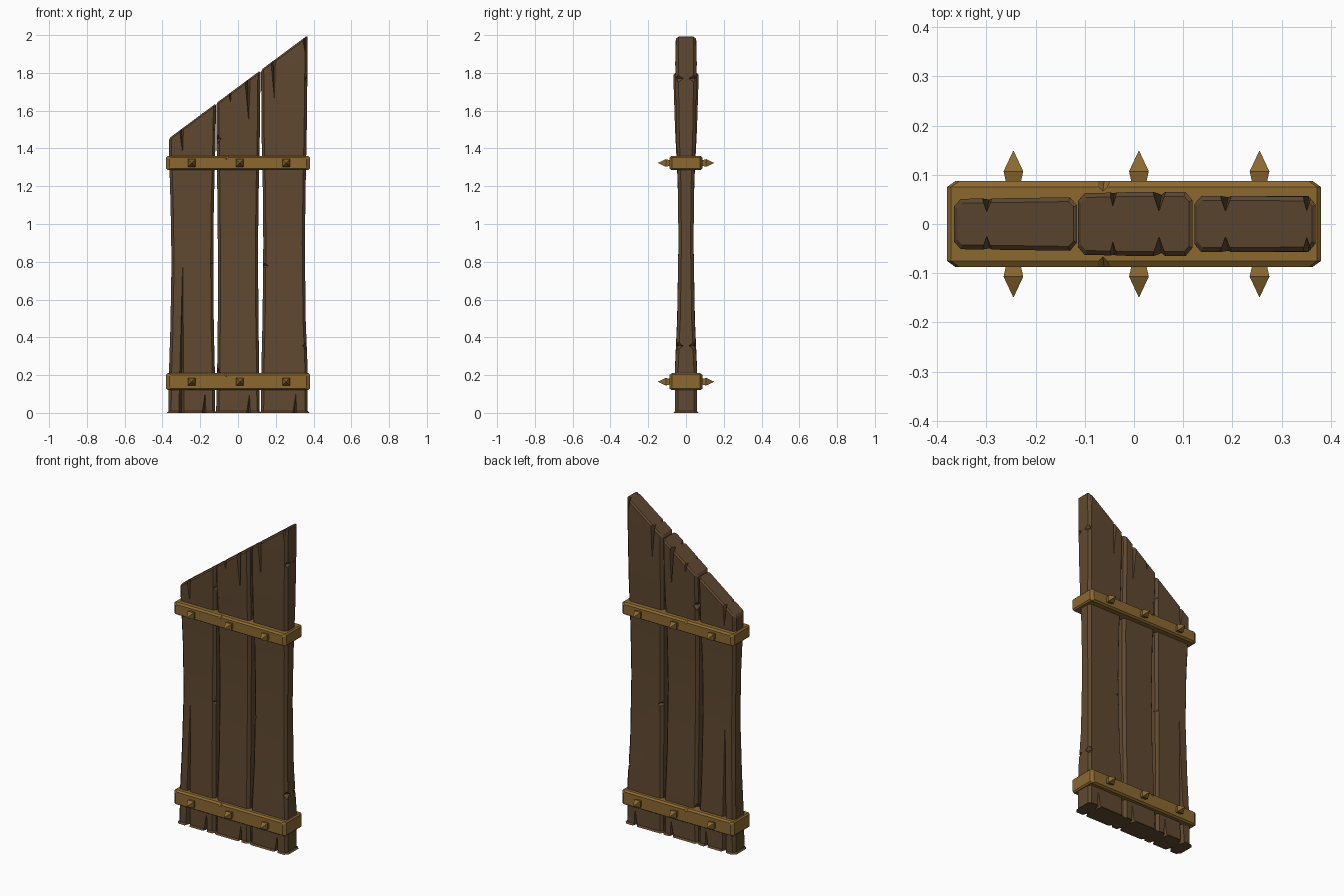
import bpy, bmesh, math
from mathutils import Vector

if "Cube" in bpy.data.objects:
    bpy.data.objects.remove(bpy.data.objects["Cube"])


def material(name, rgb):
    m = bpy.data.materials.new(name)
    m.diffuse_color = (*rgb, 1)
    m.use_nodes = True
    m.node_tree.nodes["Principled BSDF"].inputs["Base Color"].default_value = m.diffuse_color
    return m


WOOD = material("dark_wood", (0.115, 0.066, 0.03))
BRASS = material("aged_brass", (0.26, 0.14, 0.03))


def finish(bm, name, mat=None):
    bmesh.ops.recalc_face_normals(bm, faces=bm.faces)
    me = bpy.data.meshes.new(name)
    bm.to_mesh(me)
    bm.free()
    ob = bpy.data.objects.new(name, me)
    bpy.context.collection.objects.link(ob)
    if mat:
        me.materials.append(mat)
    return ob


def loft(rings, bm):
    rows = [[bm.verts.new(p) for p in r] for r in rings]
    n = len(rows[0])
    for a, b in zip(rows, rows[1:]):
        for i in range(n):
            j = (i + 1) % n
            bm.faces.new((a[i], a[j], b[j], b[i]))
    bm.faces.new(rows[0])
    bm.faces.new(rows[-1])


def cut(ob, cutters):
    for c in cutters:
        m = ob.modifiers.new("cut", 'BOOLEAN')
        m.operation, m.solver, m.object = 'DIFFERENCE', 'EXACT', c
        bpy.context.view_layer.objects.active = ob
        bpy.ops.object.modifier_apply(modifier=m.name)
        bpy.data.objects.remove(c)


# V-shaped split in the grain, wide at z0 and running out at z1
def split(x, z0, z1, w, tip_y, side):
    bm = bmesh.new()
    base = [bm.verts.new((x + dx, side * y, z0))
            for dx, y in ((-w, 0.085), (w, 0.085), (0, 0.022))]
    tip = bm.verts.new((x + w * 0.3, side * tip_y, z1))
    bm.faces.new(base)
    for i in range(3):
        bm.faces.new((base[i], base[(i + 1) % 3], tip))
    return finish(bm, "split_cutter")


# Octahedral chip out of an edge
def nick(x, y, z, rx, ry, rz):
    bm = bmesh.new()
    ring = [bm.verts.new((x + a * rx, y + b * ry, z))
            for a, b in ((1, 0), (0, 1), (-1, 0), (0, -1))]
    for s in (-1, 1):
        p = bm.verts.new((x + 0.002, y, z + s * rz))
        for i in range(4):
            bm.faces.new((ring[i], ring[(i + 1) % 4], p))
    return finish(bm, "nick_cutter")


# Plank: chamfered section lofted upward, top sawn on the slope
def plank(name, stations, splits, nicks):
    bm = bmesh.new()
    rings = []
    for z, l, r, h in stations:
        cx, cy = 0.014, 0.016
        rings.append([Vector((x, y, z)) for x, y in (
            (l + cx, -h), (r - cx, -h), (r, -h + cy), (r, h - cy),
            (r - cx, h), (l + cx, h), (l, h - cy), (l, -h + cy))])
    loft(rings, bm)
    no = Vector((-0.743, 0, 1)).normalized()
    res = bmesh.ops.bisect_plane(bm, geom=bm.verts[:] + bm.edges[:] + bm.faces[:],
                                 plane_co=(0, 0, 1.725), plane_no=no, clear_outer=True)
    rim = [e for e in res["geom_cut"] if isinstance(e, bmesh.types.BMEdge)]
    bmesh.ops.contextual_create(bm, geom=rim)
    low = [e for e in bm.edges if all(v.co.z < 1e-4 for v in e.verts)]
    bmesh.ops.bevel(bm, geom=rim + low, offset=0.009, segments=1, affect='EDGES')
    ob = finish(bm, name, WOOD)
    cut(ob, [split(*s, side) for s in splits for side in (-1, 1)])
    cut(ob, [nick(x, y, z, rx, 0.035, rz) for x, z, rx, rz in nicks for y in (-0.045, 0.045)])
    bpy.ops.object.select_all(action='DESELECT')
    ob.select_set(True)
    bpy.context.view_layer.objects.active = ob
    bpy.ops.object.shade_smooth_by_angle(angle=math.radians(20))


plank("left_plank",
      [(0, -.368, -.122, .057), (.2, -.366, -.122, .055), (.45, -.358, -.128, .048),
       (.8, -.352, -.131, .040), (1.1, -.357, -.128, .041), (1.4, -.366, -.120, .050),
       (1.75, -.368, -.114, .057)],
      [(-.30, -.01, .80, .024, .039), (-.30, 1.52, 1.36, .025, .052), (-.18, -.01, .11, .02, .056)],
      [(-.13, .79, .02, .03), (-.12, 1.5, .012, .03)])
plank("middle_plank",
      [(0, -.116, .114, .058), (.25, -.110, .112, .058), (.5, -.107, .108, .047),
       (.9, -.107, .106, .040), (1.2, -.110, .110, .043), (1.5, -.114, .116, .058),
       (1.72, -.115, .118, .065), (1.95, -.115, .120, .065)],
      [(.05, 1.79, 1.53, .022, .061), (-.045, 1.72, 1.64, .018, .064), (.055, -.01, .10, .02, .058)],
      [(-.108, 1.45, .028, .025), (-.108, .21, .028, .03)])
plank("right_plank",
      [(0, .122, .369, .058), (.25, .124, .368, .057), (.5, .130, .358, .046),
       (.9, .134, .354, .040), (1.2, .131, .358, .043), (1.5, .124, .364, .052),
       (1.85, .122, .368, .057), (2.1, .122, .370, .055)],
      [(.185, 1.89, 1.66, .024, .055), (.35, 2.0, 1.90, .02, .056), (.30, -.01, .1, .02, .057)],
      [(.135, .78, .028, .02), (.36, .355, .024, .025), (.369, 1.77, .02, .025)])

# Straps with pyramid studs on both faces
for tag, z, h in (("lower", 0.165, 0.045), ("upper", 1.323, 0.038)):
    bm = bmesh.new()
    bev = 0.012
    rings = []
    for y, i in ((-.087, bev), (-.075, 0), (.075, 0), (.087, bev)):
        X, Z = .38 - i * 1.4, h - i * 0.7
        e = .008
        rings.append([(a, y, z + b) for a, b in (
            (-X, -Z + e), (-X + e, -Z), (X - e, -Z), (X, -Z + e),
            (X, Z - e), (X - e, Z), (-X + e, Z), (-X, Z - e))])
    loft(rings, bm)
    strap = finish(bm, tag + "_strap", BRASS)
    cut(strap, [nick(-.063, s * .087, z + h, .022, .02, .02) for s in (-1, 1)])

    for n, x in enumerate((-.245, .01, .255)):
        for s, face in ((-1, "front"), (1, "back")):
            bm = bmesh.new()
            loft([[(x + a * r, s * y, z + b * r) for a, b in ((-1, -1), (1, -1), (1, 1), (-1, 1))]
                  for y, r in ((.08, .014), (.107, .020), (.148, .0008))], bm)
            finish(bm, f"{tag}_{face}_stud_{n + 1}", BRASS)
